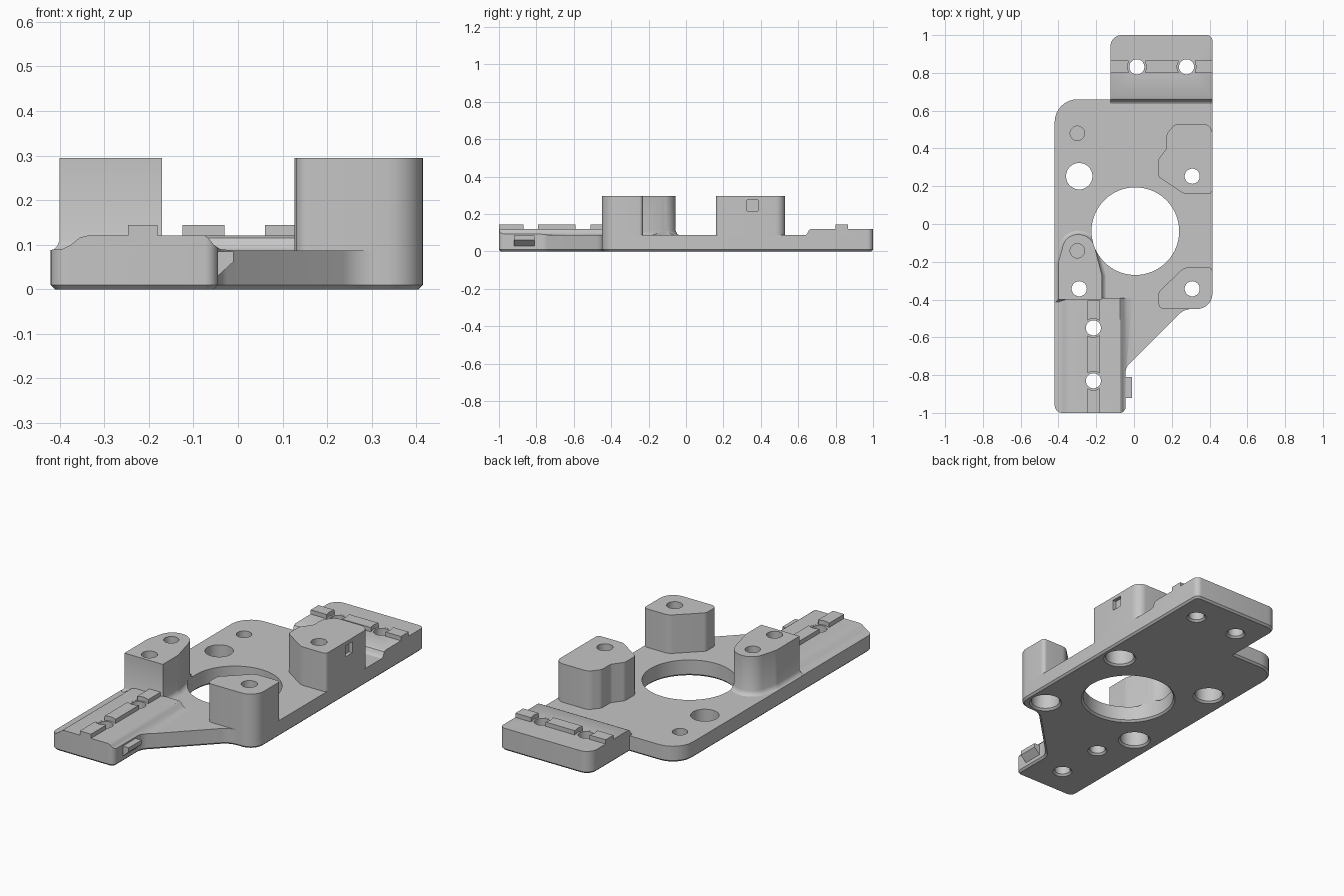
import bpy, bmesh, math
from mathutils import Vector

cube = bpy.data.objects.get("Cube")
if cube:
    bpy.data.objects.remove(cube, do_unlink=True)

grey = bpy.data.materials.new("plain grey")
grey.use_nodes = True
grey.diffuse_color = (0.56, 0.56, 0.56, 1)
grey.node_tree.nodes["Principled BSDF"].inputs["Base Color"].default_value = grey.diffuse_color


def rounded(corners, steps=8):
    """Closed outline from (x, y, radius) corners, each turned into an arc."""
    out = []
    for i, (x, y, r) in enumerate(corners):
        p = Vector((x, y))
        if r == 0:
            out.append(p)
            continue
        a = (Vector(corners[i - 1][:2]) - p).normalized()
        b = (Vector(corners[(i + 1) % len(corners)][:2]) - p).normalized()
        half = a.angle(b) / 2
        centre = p + (a + b).normalized() * r / math.sin(half)
        reach = r / math.tan(half)
        start = (p + a * reach - centre).normalized()
        end = (p + b * reach - centre).normalized()
        out += [centre + start.slerp(end, k / steps).normalized() * r for k in range(steps + 1)]
    return out


def inset(pts, d):
    """Move a counter-clockwise outline inwards by d."""
    out = []
    for i, p in enumerate(pts):
        e1 = (p - pts[i - 1]).normalized()
        e2 = (pts[(i + 1) % len(pts)] - p).normalized()
        n1, n2 = Vector((-e1.y, e1.x)), Vector((-e2.y, e2.x))
        out.append(p + (n1 + n2) * d / (1 + n1.dot(n2)))
    return out


def add_stack(bm, rings):
    """Skin a list of equal-length rings and cap both ends."""
    loops = [[bm.verts.new(c) for c in ring] for ring in rings]
    n = len(loops[0])
    for lo, hi in zip(loops, loops[1:]):
        for i in range(n):
            bm.faces.new((lo[i], lo[(i + 1) % n], hi[(i + 1) % n], hi[i]))
    bm.faces.new(loops[0][::-1])
    bm.faces.new(loops[-1])


def finish(name, bm):
    bmesh.ops.recalc_face_normals(bm, faces=bm.faces)
    mesh = bpy.data.meshes.new(name)
    bm.to_mesh(mesh)
    bm.free()
    mesh.materials.append(grey)
    obj = bpy.data.objects.new(name, mesh)
    bpy.context.collection.objects.link(obj)
    return obj


def prism(name, pts, layers, place=lambda u, v, w: (u, v, w)):
    """Outline stacked through (height, inset) layers."""
    bm = bmesh.new()
    pts = [Vector(p) for p in pts]
    add_stack(bm, [[place(p.x, p.y, w) for p in inset(pts, d)] for w, d in layers])
    return finish(name, bm)


def box(name, x0, x1, y0, y1, z0, z1):
    return prism(name, [(x0, y0), (x1, y0), (x1, y1), (x0, y1)], [(z0, 0), (z1, 0)])


def boolean(obj, cutter, operation):
    mod = obj.modifiers.new(operation.lower(), 'BOOLEAN')
    mod.operation, mod.object, mod.solver = operation, cutter, 'EXACT'
    bpy.context.view_layer.objects.active = obj
    bpy.ops.object.modifier_apply(modifier=mod.name)


TOP, PAD, RIDGE, BOSS = 0.087, 0.121, 0.144, 0.295

# Base plate with a chamfered underside
outline = rounded([
    (-0.42, -1, 0.04), (-0.045, -1, 0.03), (-0.045, -0.76, 0.07), (0.265, -0.45, 0.1),
    (0.415, -0.45, 0.08), (0.415, 1, 0.03), (-0.125, 1, 0.06), (-0.125, 0.66, 0),
    (-0.42, 0.66, 0.12)])
plate = prism("base_plate", outline, [(0, 0.01), (0.01, 0), (TOP, 0)])
trim = prism("outline_trim", outline, [(-0.1, 0), (1, 0)])

# Raised mounting pads with eased sides
front_pad = prism("front_pad", [
    (-0.43, TOP), (-0.01, TOP), (-0.04, 0.09), (-0.055, 0.1), (-0.066, 0.115), (-0.075, PAD),
    (-0.335, PAD), (-0.355, 0.116), (-0.375, 0.1), (-0.395, 0.09), (-0.43, 0.088)],
    [(-1.1, 0), (-0.392, 0)], lambda u, v, w: (u, w, v))
rear_pad = prism("rear_pad", [
    (0.635, TOP), (1.1, TOP), (1.1, PAD), (0.67, PAD), (0.658, 0.115), (0.65, 0.098), (0.643, 0.09)],
    [(-0.125, 0), (0.6, 0)], lambda u, v, w: (w, u, v))
for pad in (front_pad, rear_pad):
    boolean(pad, trim, 'INTERSECT')
parts = [plate, front_pad, rear_pad]

# Locating ridges on the pads
for y0, y1 in ((-1, -0.87), (-0.79, -0.59), (-0.51, -0.405)):
    parts.append(box("front_ridge", -0.247, -0.18, y0, y1, PAD, RIDGE))
for x0, x1 in ((-0.125, -0.03), (0.06, 0.235), (0.323, 0.415)):
    parts.append(box("rear_ridge", x0, x1, 0.8, 0.866, PAD, RIDGE))

# Three standing bosses
straight = [(TOP, 0), (BOSS, 0)]
parts.append(prism("front_left_boss", rounded([
    (0.13, -0.45, 0.03), (0.415, -0.45, 0.08), (0.415, -0.23, 0.02),
    (0.265, -0.23, 0.06), (0.13, -0.36, 0.03)]), straight))
rear_boss = prism("rear_left_boss", rounded([
    (0.265, 0.16, 0.04), (0.415, 0.16, 0.02), (0.415, 0.53, 0.05), (0.215, 0.53, 0.05),
    (0.172, 0.475, 0.04), (0.172, 0.4, 0.03), (0.127, 0.34, 0.03), (0.127, 0.25, 0.03)]), straight)
parts.append(rear_boss)
flared = [(TOP, -0.018), (0.091, -0.011), (0.098, -0.005), (0.11, 0), (BOSS, 0)]
parts.append(prism("front_right_boss", rounded([
    (-0.4, -0.4, 0), (-0.17, -0.4, 0), (-0.17, -0.27, 0.06), (-0.225, -0.055, 0.09),
    (-0.36, -0.055, 0.08), (-0.4, -0.2, 0.06)]), flared))

# Small wedge-bottomed side catch
parts.append(prism("side_catch", [
    (-0.06, 0.03), (-0.045, 0.03), (-0.01, 0.062), (-0.01, 0.085), (-0.06, 0.085)],
    [(-0.92, 0), (-0.81, 0)], lambda u, v, w: (u, w, v)))

# All drilled holes as one cutter of turned shapes
holes = bmesh.new()


def drill(x, y, profile, sides=40):
    add_stack(holes, [[(x + r * math.cos(math.tau * i / sides), y + r * math.sin(math.tau * i / sides), z)
                       for i in range(sides)] for z, r in profile])


def chamfered(r):
    return [(-0.1, r + 0.01), (0, r + 0.01), (0.01, r)]


drill(0.007, -0.038, chamfered(0.232) + [(0.4, 0.232)], 96)
drill(-0.29, 0.253, chamfered(0.07) + [(0.4, 0.07)])
for x, y in ((-0.29, -0.343), (0.308, -0.343), (0.308, 0.253)):
    drill(x, y, chamfered(0.073) + [(0.1, 0.073), (0.1, 0.04), (0.4, 0.04)])
for x, y in ((-0.215, -0.55), (-0.215, -0.83), (0.015, 0.832), (0.278, 0.832)):
    drill(x, y, chamfered(0.04) + [(PAD - 0.0005, 0.04), (PAD - 0.0005, 0.05), (0.4, 0.05)])
drill(-0.3, 0.48, [(0.03, 0.038), (0.4, 0.038)])
drill(-0.3, -0.142, [(0.2, 0.038), (0.4, 0.038)])
cutter = finish("hole_cutter", holes)
for part in parts:
    boolean(part, cutter, 'DIFFERENCE')

# Small slot in the outer side of the rear boss
slot = box("slot_cutter", 0.395, 0.5, 0.325, 0.385, 0.215, 0.275)
boolean(rear_boss, slot, 'DIFFERENCE')

# Smooth the curved walls and keep the edges crisp
bpy.ops.object.select_all(action='DESELECT')
for part in parts:
    part.select_set(True)
bpy.context.view_layer.objects.active = plate
bpy.ops.object.shade_smooth_by_angle(angle=math.radians(30))

for helper in (trim, cutter, slot):
    bpy.data.objects.remove(helper, do_unlink=True)
